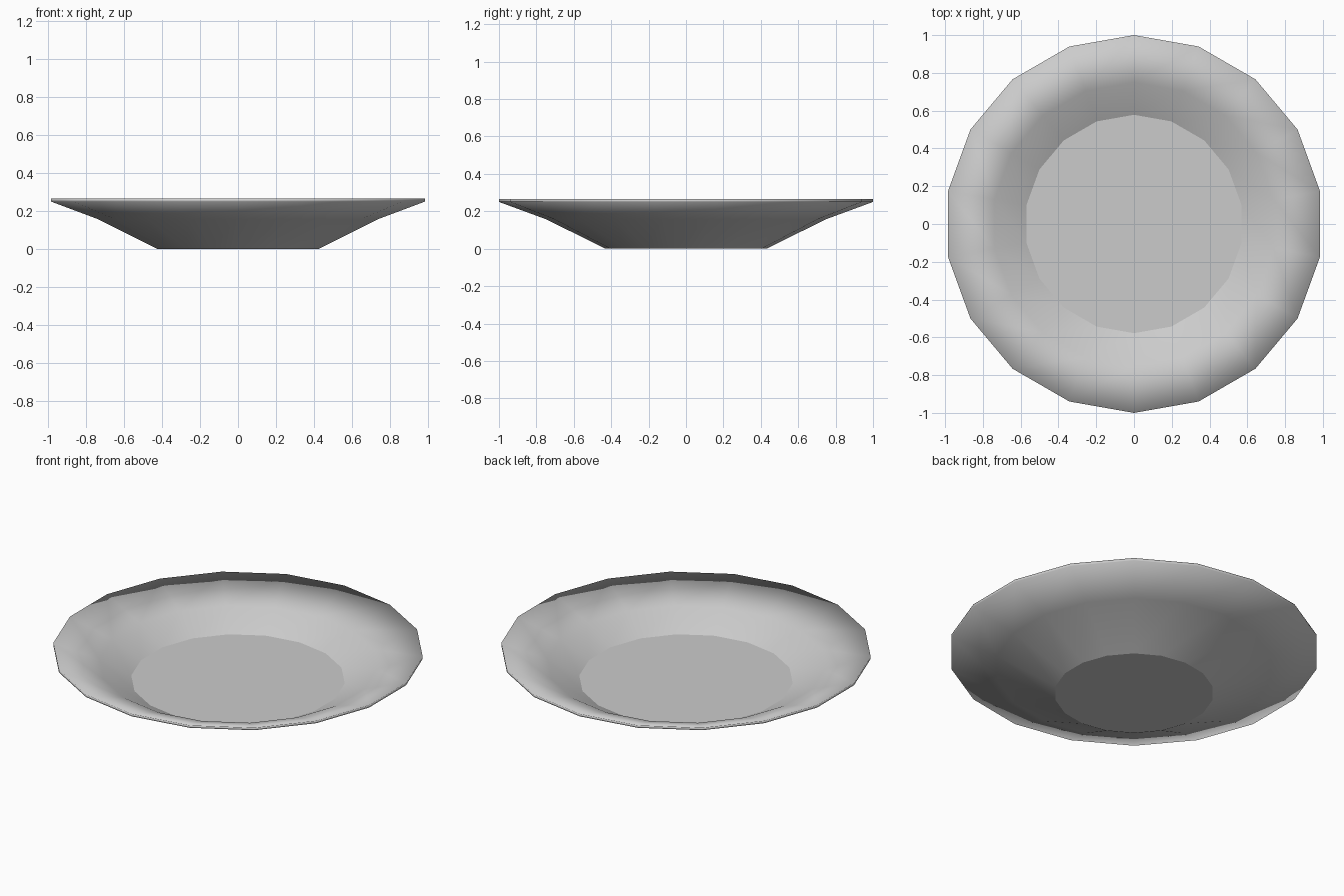
import bpy, bmesh
from math import cos, sin, tau

if "Cube" in bpy.data.objects:
    bpy.data.objects.remove(bpy.data.objects["Cube"])

SIDES = 18
# Closed profile (radius, height): base, outer wall, lip, inner wall, floor
PROFILE = [(0.43, 0.0), (0.75, 0.158), (1.0, 0.25), (1.0, 0.265),
           (0.75, 0.178), (0.578, 0.088)]

bm = bmesh.new()


def ring(radius, z):
    # One corner points to the back (+y)
    return [bm.verts.new((radius * sin(-tau * i / SIDES),
                          radius * cos(tau * i / SIDES), z))
            for i in range(SIDES)]


rings = [ring(r, z) for r, z in PROFILE]

# Smooth walls and lip
for low, high in zip(rings, rings[1:]):
    for i in range(SIDES):
        j = (i + 1) % SIDES
        bm.faces.new((low[i], low[j], high[j], high[i])).smooth = True

# Flat base underneath and flat eating surface
bm.faces.new(rings[0][::-1])
bm.faces.new(rings[-1])
bmesh.ops.recalc_face_normals(bm, faces=bm.faces)

# Crisp borders around the flat discs
for e in bm.edges:
    if any(not f.smooth for f in e.link_faces):
        e.smooth = False

mesh = bpy.data.meshes.new("plate")
bm.to_mesh(mesh)
bm.free()
plate = bpy.data.objects.new("plate", mesh)
bpy.context.collection.objects.link(plate)
